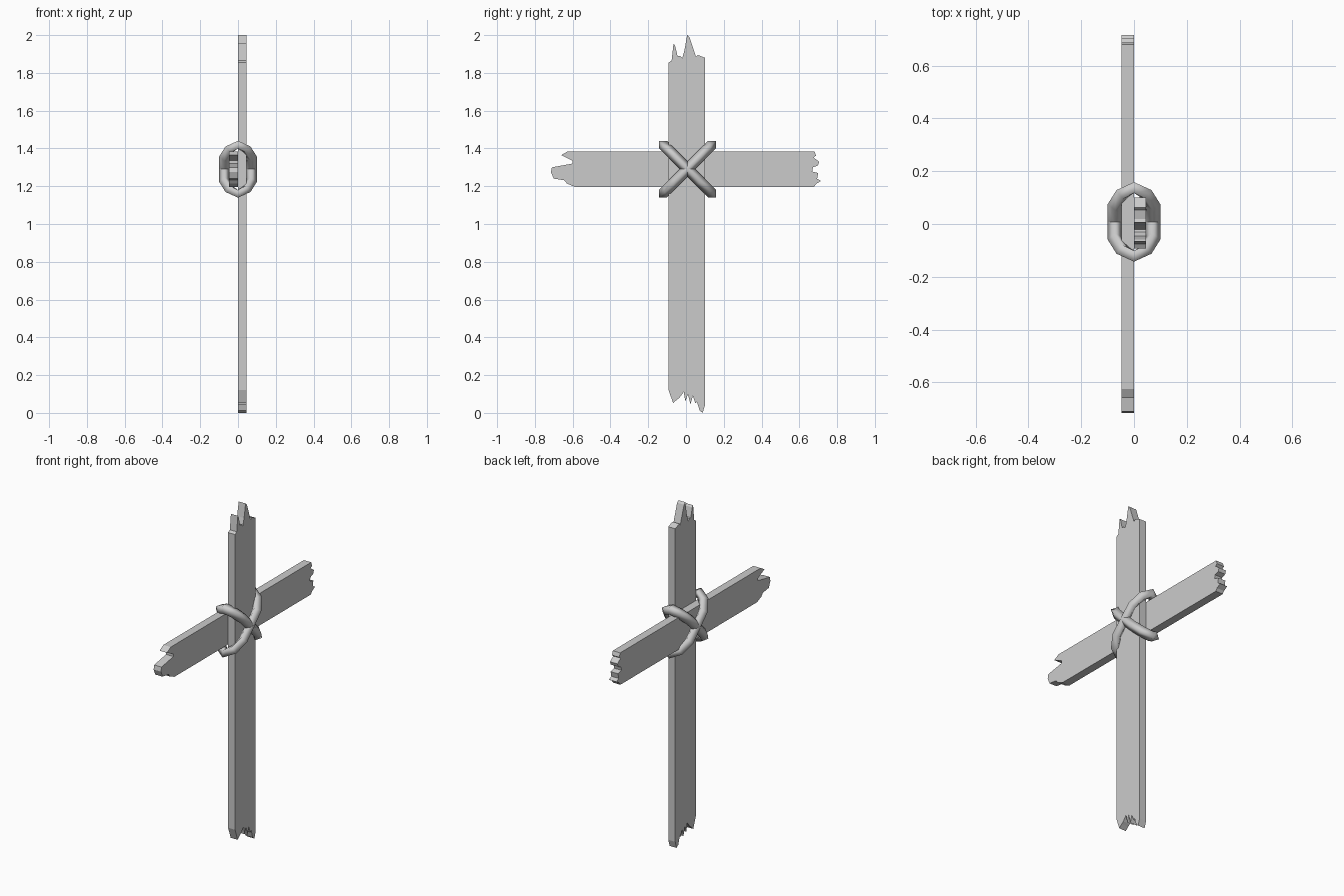
import bpy, bmesh, math
from mathutils import Vector

if "Cube" in bpy.data.objects:
    bpy.data.objects.remove(bpy.data.objects["Cube"])


def make_object(name, bm):
    bmesh.ops.recalc_face_normals(bm, faces=bm.faces[:])
    me = bpy.data.meshes.new(name)
    bm.to_mesh(me)
    bm.free()
    ob = bpy.data.objects.new(name, me)
    bpy.context.collection.objects.link(ob)
    return ob


def plank(name, outline, x0, x1):
    """Extrude a (y, z) outline from x0 to x1."""
    bm = bmesh.new()
    face = bm.faces.new([bm.verts.new((x0, y, z)) for y, z in outline])
    ext = bmesh.ops.extrude_face_region(bm, geom=[face])
    verts = [v for v in ext["geom"] if isinstance(v, bmesh.types.BMVert)]
    bmesh.ops.translate(bm, verts=verts, vec=(x1 - x0, 0, 0))
    return make_object(name, bm)


def rope_loop(name, sign, radius=0.029, sides=4):
    """Closed tube around the joint, lying in a diagonal plane."""
    quarter = [(0.184, 0), (0.153, 0.043), (0.09, 0.071)]
    path = (quarter + [(0, 0.071)] + [(-d, x) for d, x in quarter[::-1]]
            + [(-d, -x) for d, x in quarter[1:]] + [(0, -0.071)]
            + [(d, -x) for d, x in quarter[:0:-1]])
    centre = Vector((0, 0.008, 1.29))
    diag = Vector((0, 1, sign)).normalized()
    side = Vector((0, -sign, 1)).normalized()
    pts = [diag * d + Vector((x, 0, 0)) for d, x in path]
    n = len(pts)
    bm = bmesh.new()
    rings = []
    for i, p in enumerate(pts):
        tangent = (pts[(i + 1) % n] - pts[i - 1]).normalized()
        out = tangent.cross(side).normalized()
        ring = []
        for k in range(sides):
            a = 2 * math.pi * k / sides
            ring.append(bm.verts.new(
                centre + p + radius * (math.cos(a) * out + math.sin(a) * side)))
        rings.append(ring)
    for i in range(n):
        a, b = rings[i], rings[(i + 1) % n]
        for k in range(sides):
            j = (k + 1) % sides
            bm.faces.new((a[k], a[j], b[j], b[k])).smooth = True
    return make_object(name, bm)


# Upright board with splintered ends
upright_top = [(-0.092, 1.855), (-0.076, 1.865), (-0.066, 1.955), (-0.058, 1.945),
               (-0.045, 1.89), (-0.03, 1.89), (-0.02, 1.878), (-0.008, 1.92),
               (0.006, 2.0), (0.018, 1.99), (0.053, 1.885), (0.062, 1.895),
               (0.1, 1.88)]
upright_bottom = [(0.1, 0.04), (0.088, 0.0), (0.072, 0.012), (0.058, 0.06),
                  (0.05, 0.05), (0.036, 0.09), (0.024, 0.045), (0.01, 0.1),
                  (-0.003, 0.06), (-0.012, 0.11), (-0.035, 0.08),
                  (-0.048, 0.07), (-0.068, 0.052), (-0.092, 0.12)]
plank("upright_board", upright_top + upright_bottom, 0.0, 0.045)

# Crossboard behind the upright, with broken ends
cross_right = [(0.68, 1.385), (0.688, 1.362), (0.675, 1.352), (0.705, 1.33),
               (0.698, 1.31), (0.672, 1.3), (0.668, 1.278), (0.7, 1.27),
               (0.694, 1.24), (0.715, 1.228), (0.688, 1.212), (0.678, 1.197)]
cross_left = [(-0.59, 1.197), (-0.63, 1.214), (-0.645, 1.232), (-0.7, 1.24),
              (-0.715, 1.275), (-0.71, 1.3), (-0.6, 1.32), (-0.6, 1.335),
              (-0.66, 1.365), (-0.625, 1.385)]
plank("cross_board", cross_right + cross_left, -0.048, 0.0)

# Rope lashing: two crossed diagonal loops
rope_loop("rope_loop_a", 1)
rope_loop("rope_loop_b", -1)
